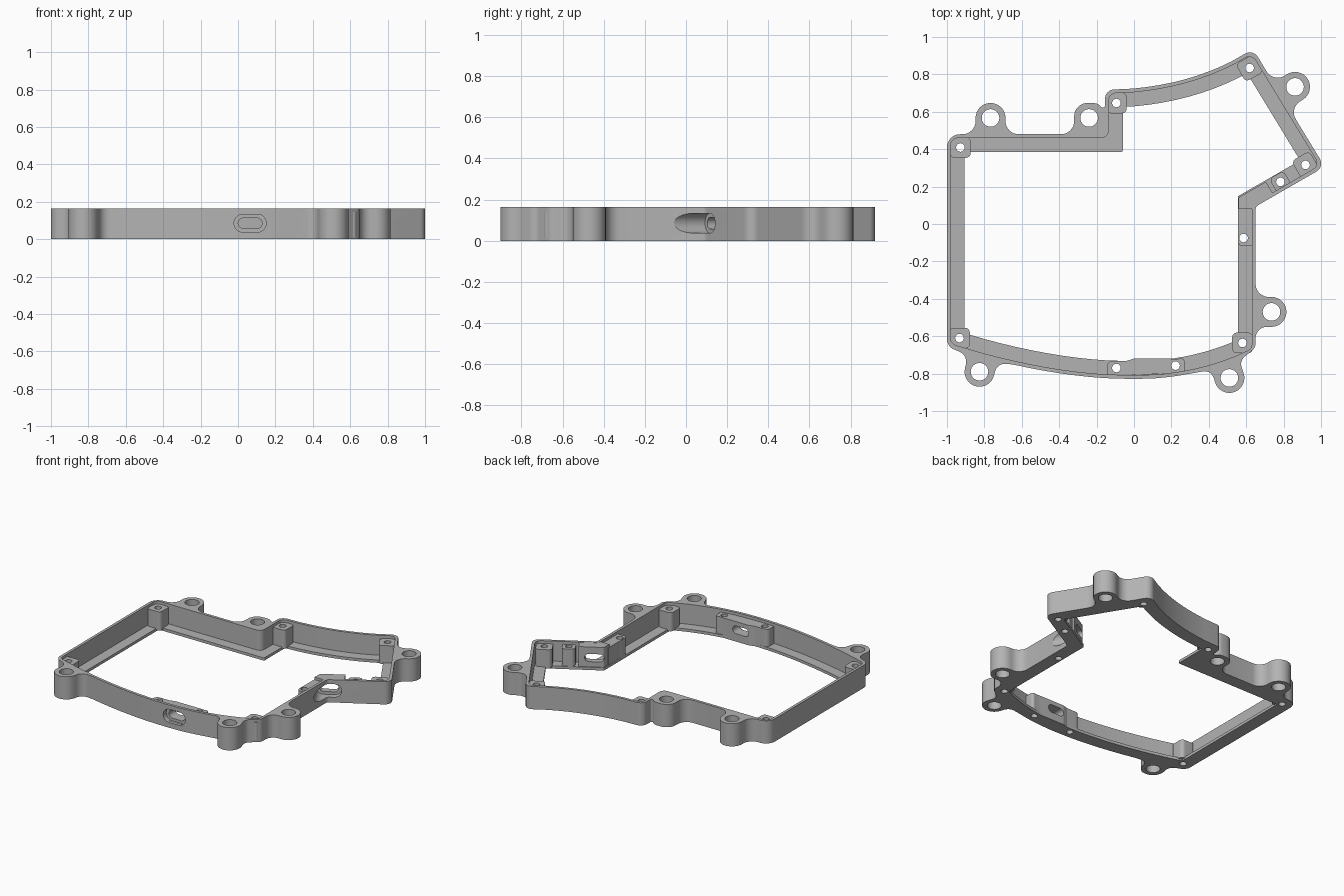
import bpy, bmesh, math
from mathutils import Vector, Matrix

old = bpy.data.objects.get("Cube")
if old:
    bpy.data.objects.remove(old, do_unlink=True)

HEIGHT, FLOOR, PAD_TOP = 0.165, 0.02, 0.145

metal = bpy.data.materials.new("plain_grey")
metal.use_nodes = True
GREY = (0.45, 0.45, 0.45, 1)
metal.diffuse_color = GREY
metal.node_tree.nodes["Principled BSDF"].inputs["Base Color"].default_value = GREY


# ---- outline helpers: a corner is (x, y, fillet radius) ----
def rounded(corners, steps=8):
    out, n = [], len(corners)
    for i in range(n):
        p = Vector(corners[i][:2])
        a = Vector(corners[i - 1][:2]) - p
        b = Vector(corners[(i + 1) % n][:2]) - p
        r = corners[i][2]
        half = a.angle(b) / 2
        if r <= 0 or half > 1.5:
            out.append(p)
            continue
        reach = min(r / math.tan(half), a.length * 0.55, b.length * 0.55)
        r = reach * math.tan(half)
        mid = p + (a.normalized() + b.normalized()).normalized() * r / math.sin(half)
        s = p + a.normalized() * reach - mid
        e = p + b.normalized() * reach - mid
        turn = math.atan2(s.x * e.y - s.y * e.x, s.dot(e))
        out += [mid + Matrix.Rotation(turn * k / steps, 2) @ s for k in range(steps + 1)]
    return out


def inset(corners, d, radius):
    """Mitred inward offset of a clockwise outline."""
    out, n = [], len(corners)
    for i in range(n):
        p = Vector(corners[i][:2])
        u = (p - Vector(corners[i - 1][:2])).normalized()
        v = (Vector(corners[(i + 1) % n][:2]) - p).normalized()
        nu, nv = Vector((u.y, -u.x)), Vector((v.y, -v.x))
        q = p + (nu + nv) * d / (1 + nu.dot(nv))
        out.append((q.x, q.y, radius if corners[i][2] else 0))
    return out


def bend(p, c, q, steps=12):
    """Inner samples of a quadratic arc."""
    p, c, q = Vector(p), Vector(c), Vector(q)
    pts = []
    for k in range(1, steps):
        t = k / steps
        w = p * (1 - t) ** 2 + c * 2 * t * (1 - t) + q * t * t
        pts.append((w.x, w.y, 0))
    return pts[1:-1]


def circle(x, y, r, n=32):
    return [Vector((x + r * math.cos(math.tau * k / n), y + r * math.sin(math.tau * k / n)))
            for k in range(n)]


def box(x, y, hx, hy, r, turn=0):
    m = Matrix.Rotation(math.radians(turn), 2)
    pts = [m @ Vector((sx * hx, sy * hy)) for sx, sy in ((-1, 1), (1, 1), (1, -1), (-1, -1))]
    return rounded([(x + p.x, y + p.y, r) for p in pts])


def solid(name, loops, z0, z1, matrix=None):
    curve = bpy.data.curves.new(name, "CURVE")
    curve.dimensions, curve.fill_mode = "2D", "BOTH"
    curve.extrude = (z1 - z0) / 2
    for loop in loops:
        s = curve.splines.new("POLY")
        s.points.add(len(loop) - 1)
        for pt, p in zip(s.points, loop):
            pt.co = (p.x, p.y, 0, 1)
        s.use_cyclic_u = True
    ob = bpy.data.objects.new(name, curve)
    bpy.context.collection.objects.link(ob)
    bpy.ops.object.select_all(action="DESELECT")
    ob.select_set(True)
    bpy.context.view_layer.objects.active = ob
    bpy.ops.object.convert(target="MESH")
    ob = bpy.context.view_layer.objects.active
    bm = bmesh.new()
    bm.from_mesh(ob.data)
    bmesh.ops.remove_doubles(bm, verts=bm.verts, dist=0.0002)
    bmesh.ops.recalc_face_normals(bm, faces=bm.faces)
    bmesh.ops.translate(bm, verts=bm.verts, vec=(0, 0, (z0 + z1) / 2))
    if matrix:
        bmesh.ops.transform(bm, verts=bm.verts, matrix=matrix)
    bm.to_mesh(ob.data)
    bm.free()
    ob.data.materials.clear()
    ob.data.materials.append(metal)
    return ob


def combine(target, tool, how):
    mod = target.modifiers.new(how, "BOOLEAN")
    mod.object, mod.operation, mod.solver = tool, how, "EXACT"
    bpy.context.view_layer.objects.active = target
    bpy.ops.object.modifier_apply(modifier=mod.name)
    bpy.data.objects.remove(tool, do_unlink=True)


# ---- mounting ears: centre, outward direction, distance to wall ----
EAR, EAR_HOLE = 0.08, 0.047


def ear(x, y, nx, ny, h, fillet=0.07):
    c, n = Vector((x, y)), Vector((nx, ny)).normalized()
    t = Vector((n.y, -n.x)) * EAR
    pts = [(c - t - n * h, fillet), (c - t + n * EAR, EAR),
           (c + t + n * EAR, EAR), (c + t - n * h, fillet)]
    return [(p.x, p.y, r) for p, r in pts]


ears = [(-0.767, 0.567), (-0.24, 0.567), (0.861, 0.733),
        (0.735, -0.47), (0.51, -0.823), (-0.826, -0.79)]

# ---- shared wall outline, clockwise from the back right corner ----
back_curve = bend((-0.155, 0.717), (0.3, 0.72), (0.637, 0.935))
front_curve = (bend((0.65, -0.68), (0.35, -0.829), (0, -0.829)) + [(0, -0.829, 0)]
               + bend((0, -0.829), (-0.45, -0.829), (-1, -0.655)))
corner = [(-1, 0.48, 0.07)]
step = [(-0.155, 0.717, 0.05)]
peak_tip = [(0.637, 0.935, 0.05), (1.02, 0.306, 0.05)]
notch = [(0.65, 0.093, 0.03)]
wall = (corner + [(-0.155, 0.48, 0.01)] + step + back_curve + peak_tip + notch
        + [(0.65, -0.68, 0.05)] + front_curve + [(-1, -0.655, 0.06)])

outer = (corner + ear(*ears[0], 0, 1, 0.087)
         + [(-0.32, 0.48, 0.07), (-0.32, 0.647, 0.08), (-0.19, 0.647, 0.06),
            (-0.155, 0.6, 0.02)]
         + step + back_curve + peak_tip[:1] + ear(*ears[2], 0.85, 0.52, 0.087)
         + peak_tip[1:] + notch + ear(*ears[3], 1, 0, 0.085)
         + [(0.65, -0.66, 0.05)] + ear(*ears[4], 0.3, -0.95, 0.07, 0.05)
         + [p for p in front_curve if -0.66 < p[0] < 0.33]
         + ear(*ears[5], -0.25, -0.97, 0.07, 0.06) + [(-1, -0.655, 0.06)])

# ---- frame body: full-height ring, hollowed to a thin wall above a floor flange ----
frame = solid("frame", [rounded(outer), rounded(inset(wall, 0.095, 0.01))]
              + [circle(x, y, EAR_HOLE) for x, y in ears], 0, HEIGHT)
combine(frame, solid("pocket", [rounded(inset(wall, 0.02, 0.04))], FLOOR, 0.3), "DIFFERENCE")

# ---- screw pads: x, y, turn, half size, shift ----
pads = [(-0.928, 0.409, 0, 0.055, 0), (-0.094, 0.647, 0, 0.055, 0),
        (0.618, 0.834, 29, 0.055, 0), (0.917, 0.316, 30, 0.055, 0),
        (0.783, 0.225, 30, 0.044, 0), (0.586, -0.075, 0, 0.043, 0.012),
        (0.58, -0.636, 0, 0.055, 0), (-0.933, -0.61, 0, 0.055, 0)]
for x, y, turn, half, shift in pads:
    combine(frame, solid("pad", [box(x + shift, y, half, half, 0.025, turn)],
                         FLOOR / 2, PAD_TOP), "UNION")

# ---- thick blocks behind the two slots ----
front_block = [(-0.145, -0.815, 0), (-0.145, -0.732, 0.03), (-0.04, -0.732, 0.01),
               (0, -0.72, 0.01), (0.19, -0.72, 0.01), (0.23, -0.722, 0),
               (0.27, -0.715, 0.03), (0.27, -0.795, 0)]
side_block = [(0.56, 0.08, 0), (0.56, 0.143, 0.01), (0.705, 0.226, 0),
              (0.748, 0.154, 0), (0.645, 0.096, 0), (0.638, 0.08, 0)]
combine(frame, solid("front_block", [rounded(front_block)], 0, PAD_TOP), "UNION")
combine(frame, solid("side_fill", [box(0.598, 0.025, 0.042, 0.07, 0)],
                     FLOOR / 2, PAD_TOP), "UNION")
combine(frame, solid("side_block", [rounded(side_block)], FLOOR / 2, HEIGHT - 0.001), "UNION")

# ---- screw holes through pads and front block ----
for x, y in [p[:2] for p in pads] + [(0.222, -0.757), (-0.094, -0.77)]:
    combine(frame, solid("screw_hole", [circle(x, y, 0.023, 20)], -0.1, 0.3), "DIFFERENCE")

# ---- slots: wide recess outside, narrow opening right through ----
for x, y, turn in ((0.065, -0.829, 0), (0.655, 0.105, 30)):
    place = (Matrix.Translation((x, y, 0.0855)) @ Matrix.Rotation(math.radians(turn), 4, "Z")
             @ Matrix.Rotation(math.pi / 2, 4, "X"))
    for hx, hy, inward in ((0.086, 0.048, 0.035), (0.064, 0.028, 0.2)):
        combine(frame, solid("slot", [box(0, 0, hx, hy, hy * 0.999)], -inward, 0.25, place),
                "DIFFERENCE")

bpy.ops.object.select_all(action="DESELECT")
frame.select_set(True)
bpy.context.view_layer.objects.active = frame
bpy.ops.object.shade_smooth_by_angle(angle=math.radians(30))
